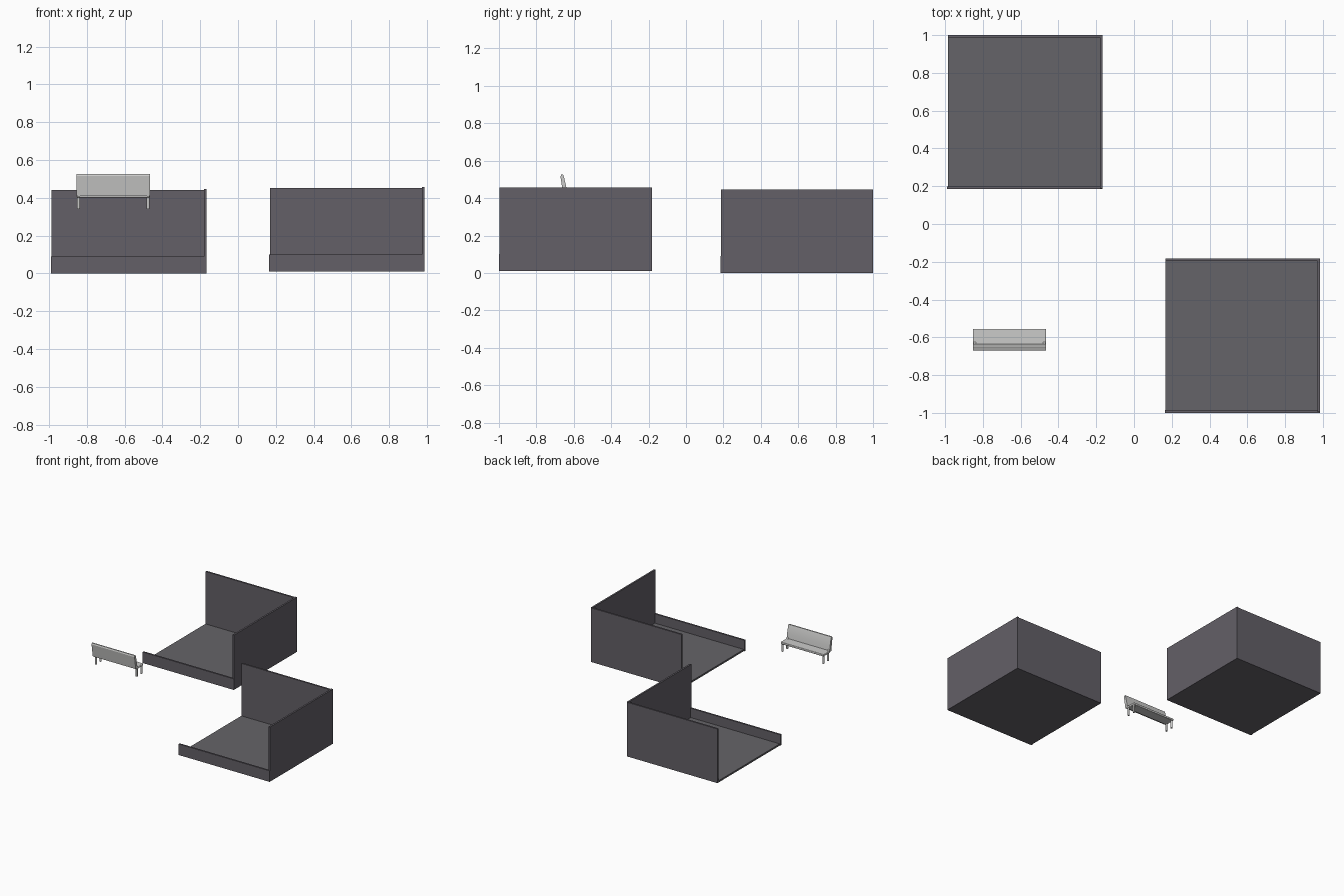
import bpy, bmesh
from mathutils import Vector

cube = bpy.data.objects.get("Cube")
if cube:
    bpy.data.objects.remove(cube, do_unlink=True)


def material(name, rgb):
    m = bpy.data.materials.new(name)
    m.use_nodes = True
    col = (*rgb, 1)
    m.diffuse_color = col
    m.node_tree.nodes["Principled BSDF"].inputs["Base Color"].default_value = col
    return m


WALL = material("dark purple grey", (0.125, 0.115, 0.135))
FLOOR = material("dark grey", (0.13, 0.127, 0.138))
BENCH = material("light grey", (0.6, 0.6, 0.59))


def finish(name, bm, mat):
    bmesh.ops.recalc_face_normals(bm, faces=bm.faces)
    me = bpy.data.meshes.new(name)
    bm.to_mesh(me)
    bm.free()
    me.materials.append(mat)
    ob = bpy.data.objects.new(name, me)
    bpy.context.collection.objects.link(ob)
    return ob


def box(name, lo, hi, mat):
    lo, hi = Vector(lo), Vector(hi)
    bm = bmesh.new()
    bmesh.ops.create_cube(bm, size=1)
    for v in bm.verts:
        v.co = (lo + hi) / 2 + v.co * (hi - lo)
    return finish(name, bm, mat)


def extrude_x(name, profile, x0, x1, mat):
    """Sweep a (y, z) outline along x."""
    bm = bmesh.new()
    face = bm.faces.new([bm.verts.new((x0, y, z)) for y, z in profile])
    ext = bmesh.ops.extrude_face_region(bm, geom=[face])
    moved = [g for g in ext["geom"] if isinstance(g, bmesh.types.BMVert)]
    bmesh.ops.translate(bm, verts=moved, vec=(x1 - x0, 0, 0))
    return finish(name, bm, mat)


def smooth(ob, bevel=0.0):
    if bevel:
        mod = ob.modifiers.new("rounding", "BEVEL")
        mod.width = bevel
        mod.segments = 3
        mod.limit_method = "ANGLE"
    bpy.ops.object.select_all(action="DESELECT")
    ob.select_set(True)
    bpy.context.view_layer.objects.active = ob
    bpy.ops.object.shade_smooth_by_angle()


# Open room: floor, two tall walls and a low front wall
def room(label, x, y, z):
    w, d, t = 0.823, 0.817, 0.014
    box(label + "_floor", (x + 0.005, y + 0.004, z), (x + w - 0.004, y + d - 0.004, z + 0.014), FLOOR)
    box(label + "_front_low_wall", (x, y, z), (x + w, y + t, z + 0.09), WALL)
    box(label + "_back_wall", (x + 0.005, y + d - t, z), (x + w - 0.004, y + d, z + 0.442), WALL)
    box(label + "_side_wall", (x + w - t, y + 0.004, z), (x + w, y + d, z + 0.446), WALL)


room("rear_room", -0.99, 0.184, 0)
room("front_room", 0.163, -1.0, 0.01)

# Bench facing the rear room
X0, X1 = -0.853, -0.465
seat = box("bench_seat", (X0, -0.64, 0.402), (X1, -0.555, 0.42), BENCH)
smooth(seat, 0.005)

back_outline = [(-0.655, 0.411), (-0.633, 0.411), (-0.639, 0.455), (-0.653, 0.515),
                (-0.657, 0.525), (-0.667, 0.525), (-0.671, 0.515), (-0.662, 0.455)]
backrest = extrude_x("bench_backrest", back_outline, X0, X1, BENCH)
smooth(backrest)

# Legs and the brackets that join seat and backrest
for side, x in (("right", X0 + 0.01), ("left", X1 - 0.01)):
    for end, y in (("front", -0.568), ("rear", -0.628)):
        bm = bmesh.new()
        bmesh.ops.create_cone(bm, cap_ends=True, segments=16, radius1=0.008, radius2=0.008, depth=0.066)
        bmesh.ops.translate(bm, verts=bm.verts, vec=(x, y, 0.373))
        smooth(finish(f"bench_{end}_{side}_leg", bm, BENCH))
    extrude_x(f"bench_{side}_bracket", [(-0.61, 0.404), (-0.646, 0.404), (-0.65, 0.43), (-0.636, 0.43)],
              x - 0.007, x + 0.007, BENCH)
